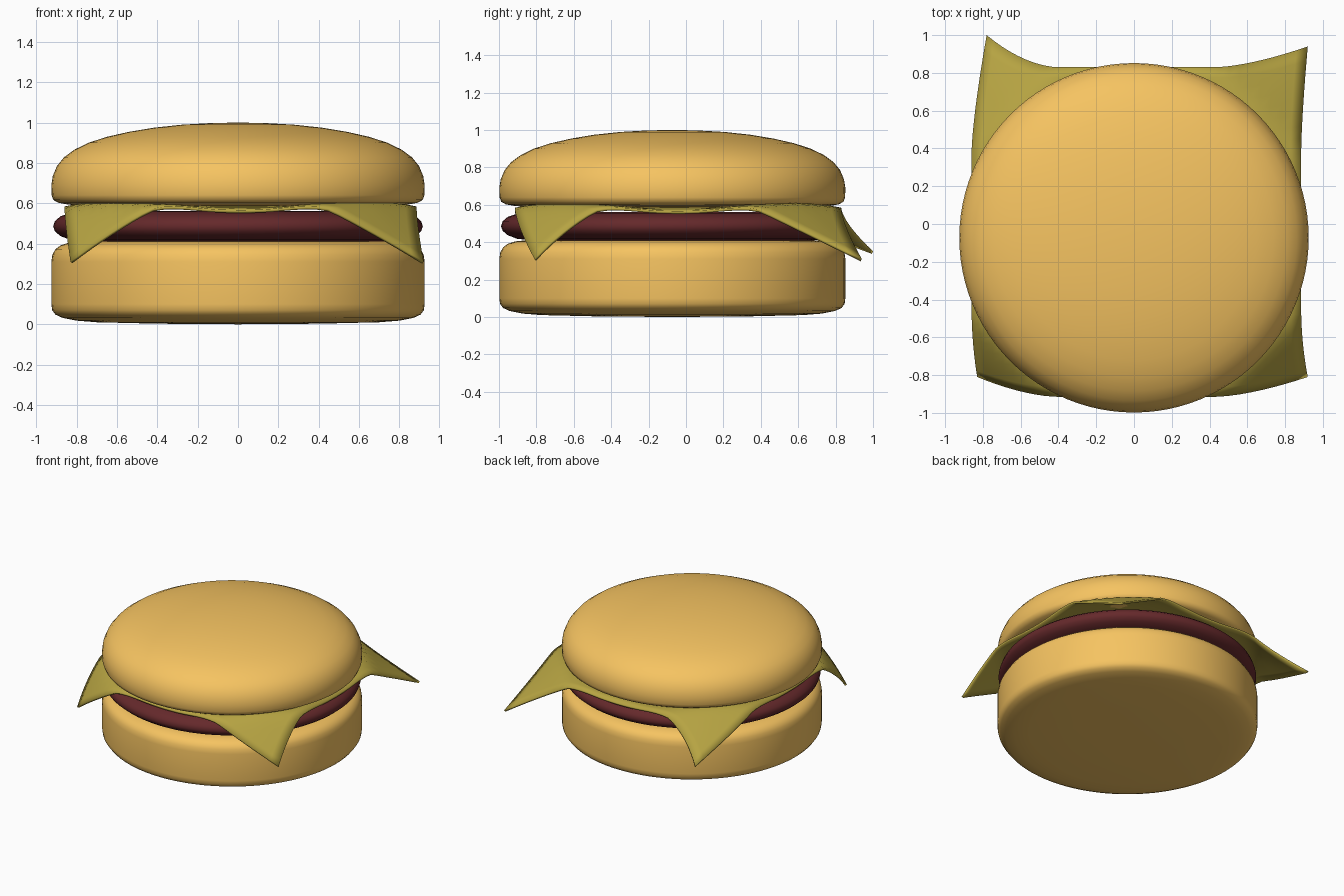
import bpy, math

if "Cube" in bpy.data.objects:
    bpy.data.objects.remove(bpy.data.objects["Cube"])

CY = -0.073  # centre of the stacked round parts


def material(name, rgb):
    m = bpy.data.materials.new(name)
    m.diffuse_color = (*rgb, 1)
    m.use_nodes = True
    m.node_tree.nodes["Principled BSDF"].inputs["Base Color"].default_value = m.diffuse_color
    return m


def make_object(name, verts, faces, mat):
    me = bpy.data.meshes.new(name)
    me.from_pydata(verts, [], faces)
    me.materials.append(mat)
    me.polygons.foreach_set("use_smooth", [True] * len(me.polygons))
    me.update()
    ob = bpy.data.objects.new(name, me)
    bpy.context.collection.objects.link(ob)
    return ob


def lathe(name, profile, mat, n=96):
    """Spin an (r, z) profile, listed bottom to top, with poles at both ends."""
    verts = [(0, CY, profile[0][1]), (0, CY, profile[-1][1])]
    ring = profile[1:-1]
    for r, z in ring:
        for i in range(n):
            a = math.tau * i / n
            verts.append((r * math.cos(a), CY + r * math.sin(a), z))
    faces = []
    last = 2 + (len(ring) - 1) * n
    for i in range(n):
        j = (i + 1) % n
        faces.append((0, 2 + j, 2 + i))
        faces.append((1, last + i, last + j))
        for k in range(len(ring) - 1):
            a, b = 2 + k * n, 2 + (k + 1) * n
            faces.append((a + i, a + j, b + j, b + i))
    return make_object(name, verts, faces, mat)


bun = material("bun", (0.92, 0.55, 0.12))
meat = material("meat", (0.13, 0.022, 0.024))
cheese_mat = material("cheese", (0.47, 0.37, 0.055))

# Bottom bun
lathe("bottom_bun", [
    (0, 0.0), (0.4, 0.003), (0.7, 0.01), (0.8, 0.018), (0.87, 0.032), (0.905, 0.048),
    (0.921, 0.07), (0.925, 0.1), (0.925, 0.2), (0.925, 0.31), (0.92, 0.345),
    (0.905, 0.372), (0.88, 0.391), (0.84, 0.404), (0.78, 0.41), (0.4, 0.412), (0, 0.412)], bun)

# Patty
lathe("patty", [
    (0, 0.408), (0.5, 0.408), (0.76, 0.41), (0.83, 0.418), (0.88, 0.437), (0.907, 0.46),
    (0.916, 0.485), (0.907, 0.512), (0.88, 0.535), (0.83, 0.552), (0.76, 0.56),
    (0.5, 0.562), (0, 0.562)], meat)

# Top bun
lathe("top_bun", [
    (0, 0.585), (0.5, 0.585), (0.75, 0.587), (0.84, 0.593), (0.89, 0.602), (0.915, 0.616),
    (0.924, 0.64), (0.925, 0.69), (0.918, 0.735), (0.897, 0.785), (0.862, 0.828),
    (0.81, 0.866), (0.74, 0.9), (0.65, 0.929), (0.54, 0.954), (0.42, 0.974),
    (0.28, 0.989), (0.14, 0.997), (0, 1.0)], bun)

# Cheese slice: a square sheet whose corners fold down
CORNERS = {(-1, -1): (-0.83, -0.81, 0.30), (1, -1): (0.92, -0.81, 0.30),
           (-1, 1): (-0.78, 1.0, 0.34), (1, 1): (0.92, 0.94, 0.30)}
LEFT, RIGHT, FRONT, BACK = -0.86, 0.885, -0.915, 0.83


def cheese_point(u, v):
    x = LEFT + (RIGHT - LEFT) * (u + 1) / 2
    y = FRONT + (BACK - FRONT) * (v + 1) / 2
    au, av = abs(u), abs(v)
    tx, ty, tz = CORNERS[(1 if u > 0 else -1, 1 if v > 0 else -1)]
    bx, by = (LEFT if u < 0 else RIGHT), (FRONT if v < 0 else BACK)
    s = max(0, au + av - 1.48) / 0.52
    k = s ** 1.6
    ridge = 0.03 * math.exp(-((au + av - 1.35) / 0.2) ** 2) * min(au, av) ** 0.5
    edge = 0.022 * max(au, av) ** 8
    z = 0.588 + ridge - edge * (1 - s)
    z -= (0.588 - tz - 0.01) * s ** 1.2
    return (x + (tx - bx) * k, y + (ty - by) * k, z)


N = 32
verts = [cheese_point(2 * i / N - 1, 2 * j / N - 1) for j in range(N + 1) for i in range(N + 1)]
faces = [(j * (N + 1) + i, j * (N + 1) + i + 1, (j + 1) * (N + 1) + i + 1, (j + 1) * (N + 1) + i)
         for j in range(N) for i in range(N)]
cheese = make_object("cheese_slice", verts, faces, cheese_mat)
solid = cheese.modifiers.new("thickness", 'SOLIDIFY')
solid.thickness = 0.015
solid.offset = -1
bpy.context.view_layer.objects.active = cheese
cheese.select_set(True)
bpy.ops.object.shade_smooth_by_angle(angle=math.radians(40))
